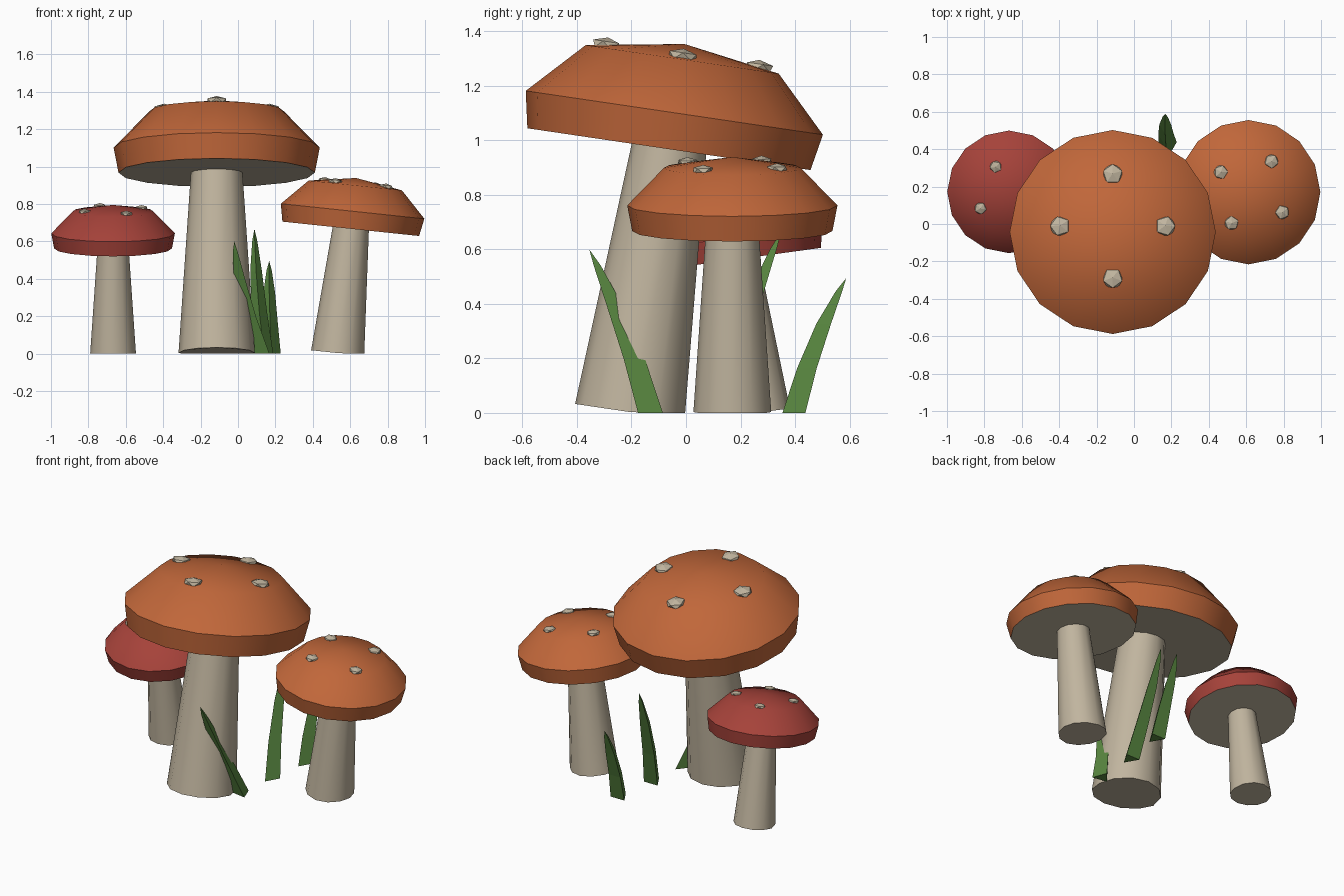
import bpy, bmesh
from math import radians, cos, sin, pi
from mathutils import Matrix, Vector, Euler

if "Cube" in bpy.data.objects:
    bpy.data.objects.remove(bpy.data.objects["Cube"])


def material(name, rgb):
    mat = bpy.data.materials.new(name)
    mat.use_nodes = True
    mat.diffuse_color = (*rgb, 1)
    mat.node_tree.nodes["Principled BSDF"].inputs["Base Color"].default_value = (*rgb, 1)
    return mat


ORANGE = material("orange cap", (0.53, 0.135, 0.042))
RED = material("red cap", (0.38, 0.055, 0.042))
CREAM = material("cream stem", (0.53, 0.46, 0.345))
GREEN = material("grass green", (0.10, 0.245, 0.052))


def finish(name, bm, mats, smooth_angle=0):
    """Turn a bmesh into an object, keeping edges above the angle sharp."""
    bmesh.ops.recalc_face_normals(bm, faces=bm.faces)
    for f in bm.faces:
        f.smooth = smooth_angle > 0
    for e in bm.edges:
        e.smooth = e.calc_face_angle(pi) < radians(smooth_angle)
    mesh = bpy.data.meshes.new(name)
    bm.to_mesh(mesh)
    bm.free()
    for m in mats:
        mesh.materials.append(m)
    obj = bpy.data.objects.new(name, mesh)
    bpy.context.collection.objects.link(obj)
    return obj


def loft(rings):
    """Skin rings of points with a flat bottom face and a flat or pointed top."""
    bm = bmesh.new()
    rows = [[bm.verts.new(p) for p in ring] for ring in rings]
    n = len(rows[0])
    for low, high in zip(rows, rows[1:]):
        for i in range(n):
            j = (i + 1) % n
            if len(high) == 1:
                bm.faces.new((low[i], low[j], high[0]))
            else:
                bm.faces.new((low[i], low[j], high[j], high[i]))
    bottom = bm.faces.new(rows[0])
    if len(rows[-1]) > 1:
        bm.faces.new(rows[-1])
    return bm, bottom


def circle(r, z, sides, turn=0):
    if r == 0:
        return [Vector((0, 0, z))]
    angles = [turn + 2 * pi * i / sides for i in range(sides)]
    return [Vector((r * cos(a), r * sin(a), z)) for a in angles]


def ground(bm):
    for v in bm.verts:
        v.co.z = max(v.co.z, 0)


CAP_PROFILE = [(0.525, 0), (0.551, 0.135), (0.358, 0.333), (0, 0.39)]


def mushroom(name, base, tilt, size, height, cap_mat, spot_turn):
    place = Matrix.Translation(base) @ Euler([radians(t) for t in tilt]).to_matrix().to_4x4()
    cap_place = place @ Matrix.Translation((0, 0, height))

    # Tapered stem, trimmed flat where it would sink into the ground
    bm, _ = loft([circle(0.204 * size, 0, 12), circle(0.136 * size, height + 0.03, 12)])
    bm.transform(place)
    ground(bm)
    finish(name + "_stem", bm, [CREAM], 40)

    # Cap with a pale underside
    bm, under = loft([circle(r * size, z * size, 16) for r, z in CAP_PROFILE])
    under.material_index = 1
    bm.transform(cap_place)
    finish(name + "_cap", bm, [cap_mat, CREAM], 40)

    # Four faceted spots around the cap
    for i in range(4):
        turn = Matrix.Rotation(radians(spot_turn + 90 * i), 4, "Z")
        bm = bmesh.new()
        bmesh.ops.create_icosphere(bm, subdivisions=1, radius=0.059 * size)
        bm.transform(cap_place @ turn @ Matrix.Translation((0.281 * size, 0, 0.345 * size))
                     @ Matrix.Diagonal((1, 1, 0.47, 1)))
        finish(f"{name}_spot_{i + 1}", bm, [CREAM])


mushroom("large_mushroom", (-0.114, -0.205, 0.003), (-8.4, 0, 0), 1.0, 0.975, ORANGE, 0)
mushroom("medium_mushroom", (0.533, 0.17, 0.003), (0, 6, 0), 0.7, 0.668, ORANGE, 57)
mushroom("small_mushroom", (-0.668, 0.26, 0), (7.8, 0, 0), 0.6, 0.568, RED, 25)


def blade(name, base, tip, bow, turn):
    """Three-sided grass blade, bowed along its length."""
    base, tip, bow = Vector(base), Vector(tip), Vector(bow)
    rings = []
    for t, r in [(0, 0.056), (0.33, 0.048), (0.66, 0.036), (0.9, 0.016), (1, 0)]:
        centre = base.lerp(tip, t) + bow * 4 * t * (1 - t)
        rings.append([centre + p for p in circle(r, 0, 3, radians(turn))])
    bm, _ = loft(rings)
    ground(bm)
    finish(name, bm, [GREEN])


blade("grass_front", (0.125, -0.14, 0), (-0.02, -0.355, 0.6), (-0.02, 0.015, 0), 80)
blade("grass_middle", (0.14, 0.13, 0), (0.088, 0.35, 0.667), (-0.01, -0.01, 0), 30)
blade("grass_back", (0.18, 0.41, 0), (0.167, 0.588, 0.495), (-0.005, -0.015, 0), 30)
